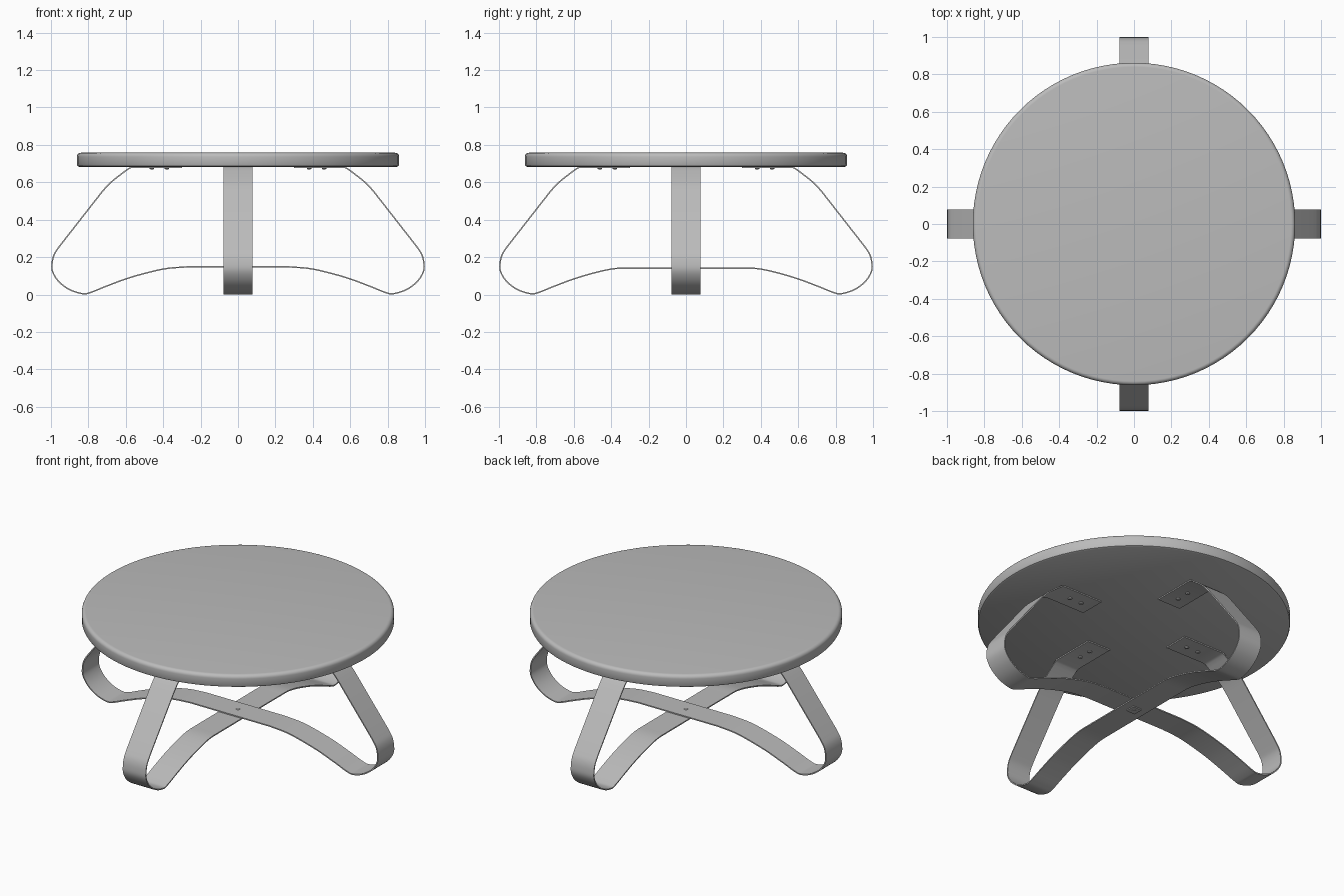
import bpy, bmesh, math
from mathutils import Vector

if "Cube" in bpy.data.objects:
    bpy.data.objects.remove(bpy.data.objects["Cube"])

THICK = 0.007   # bent strip thickness
WIDTH = 0.155   # bent strip width

grey = bpy.data.materials.new("plain grey")
grey.diffuse_color = (0.5, 0.5, 0.5, 1)
grey.use_nodes = True
grey.node_tree.nodes["Principled BSDF"].inputs["Base Color"].default_value = grey.diffuse_color


def finish(name, bm, angle=35):
    bmesh.ops.recalc_face_normals(bm, faces=bm.faces[:])
    mesh = bpy.data.meshes.new(name)
    bm.to_mesh(mesh)
    bm.free()
    mesh.materials.append(grey)
    ob = bpy.data.objects.new(name, mesh)
    bpy.context.collection.objects.link(ob)
    bpy.ops.object.select_all(action='DESELECT')
    ob.select_set(True)
    bpy.context.view_layer.objects.active = ob
    bpy.ops.object.shade_smooth_by_angle(angle=math.radians(angle))
    return ob


def lathe(name, profile, steps, loc=(0, 0, 0)):
    bm = bmesh.new()
    vs = [bm.verts.new((r, 0, z)) for r, z in profile]
    es = [bm.edges.new(p) for p in zip(vs, vs[1:])]
    bmesh.ops.spin(bm, geom=vs + es, cent=(0, 0, 0), axis=(0, 0, 1),
                   angle=2 * math.pi, steps=steps)
    bmesh.ops.remove_doubles(bm, verts=bm.verts[:], dist=1e-5)
    ob = finish(name, bm)
    ob.location = loc
    return ob


def smooth_path(pts, n=5):
    """Catmull-Rom curve through the points."""
    p = [Vector(q) for q in pts]
    p = [2 * p[0] - p[1]] + p + [2 * p[-1] - p[-2]]
    out = []
    for a, b, c, d in zip(p, p[1:], p[2:], p[3:]):
        for i in range(n):
            t = i / n
            out.append(0.5 * (2 * b + (c - a) * t + (2 * a - 5 * b + 4 * c - d) * t * t
                              + (3 * b - a - 3 * c + d) * t ** 3))
    return out + [p[-2]]


# Round top with softened rim
R, Z0, Z1, B = 0.862, 0.683, 0.758, 0.022
rim = [(0, Z0), (R - 0.012, Z0), (R - 0.004, Z0 + 0.004), (R, Z0 + 0.012)]
rim += [(R - B + B * math.cos(a), Z1 - B + B * math.sin(a))
        for a in (math.pi / 2 * i / 6 for i in range(7))]
lathe("table_top", rim + [(0, Z1)], 96)


# Two crossed bent strips, each forming a pair of feet and legs
def bent_strip(name, mid_z, angle):
    arch = smooth_path([(0.27, mid_z), (0.40, 0.136), (0.57, 0.093), (0.70, 0.046),
                        (0.785, 0.012), (0.83, 0.0045), (0.90, 0.026), (0.958, 0.069),
                        (0.991, 0.122), (0.9935, 0.17), (0.982, 0.215), (0.955, 0.257)])
    knee = smooth_path([(0.73, 0.545), (0.69, 0.59), (0.64, 0.632), (0.585, 0.673)], 3)
    half = arch + knee + [Vector((0.57, 0.6795)), Vector((0.30, 0.6795))]
    path = [Vector((-q.x, q.y)) for q in reversed(half)] + half
    bm = bmesh.new()
    rows = [[bm.verts.new((q.x, s * WIDTH / 2, q.y)) for s in (-1, 1)] for q in path]
    for a, b in zip(rows, rows[1:]):
        bm.faces.new((a[0], b[0], b[1], a[1]))
    ob = finish(name, bm)
    ob.rotation_euler.z = angle
    sol = ob.modifiers.new("thickness", 'SOLIDIFY')
    sol.thickness = THICK
    sol.offset = 0
    sol.use_even_offset = True
    bpy.ops.object.modifier_apply(modifier=sol.name)
    bpy.ops.object.shade_smooth_by_angle(angle=math.radians(35))


bent_strip("upper_strip", 0.148, 0)
bent_strip("lower_strip", 0.141, math.pi / 2)

# Screws under the top, two at each strip end
head = [(0, -0.008), (0.007, -0.008), (0.012, -0.004), (0.012, 0), (0, 0)]
for k in range(4):
    a = k * math.pi / 2
    for r in (0.38, 0.46):
        lathe("strip_screw", head, 16, (r * math.cos(a), r * math.sin(a), 0.6765))

# Centre bolt and square washer where the strips cross
lathe("centre_bolt", [(0, 0), (0.012, 0), (0.012, 0.022), (0.008, 0.025), (0, 0.025)],
      16, (0, 0, 0.129))
bm = bmesh.new()
bmesh.ops.create_cube(bm, size=1)
bmesh.ops.scale(bm, vec=(0.06, 0.06, 0.006), verts=bm.verts[:])
finish("centre_washer", bm).location = (0, 0, 0.1345)
